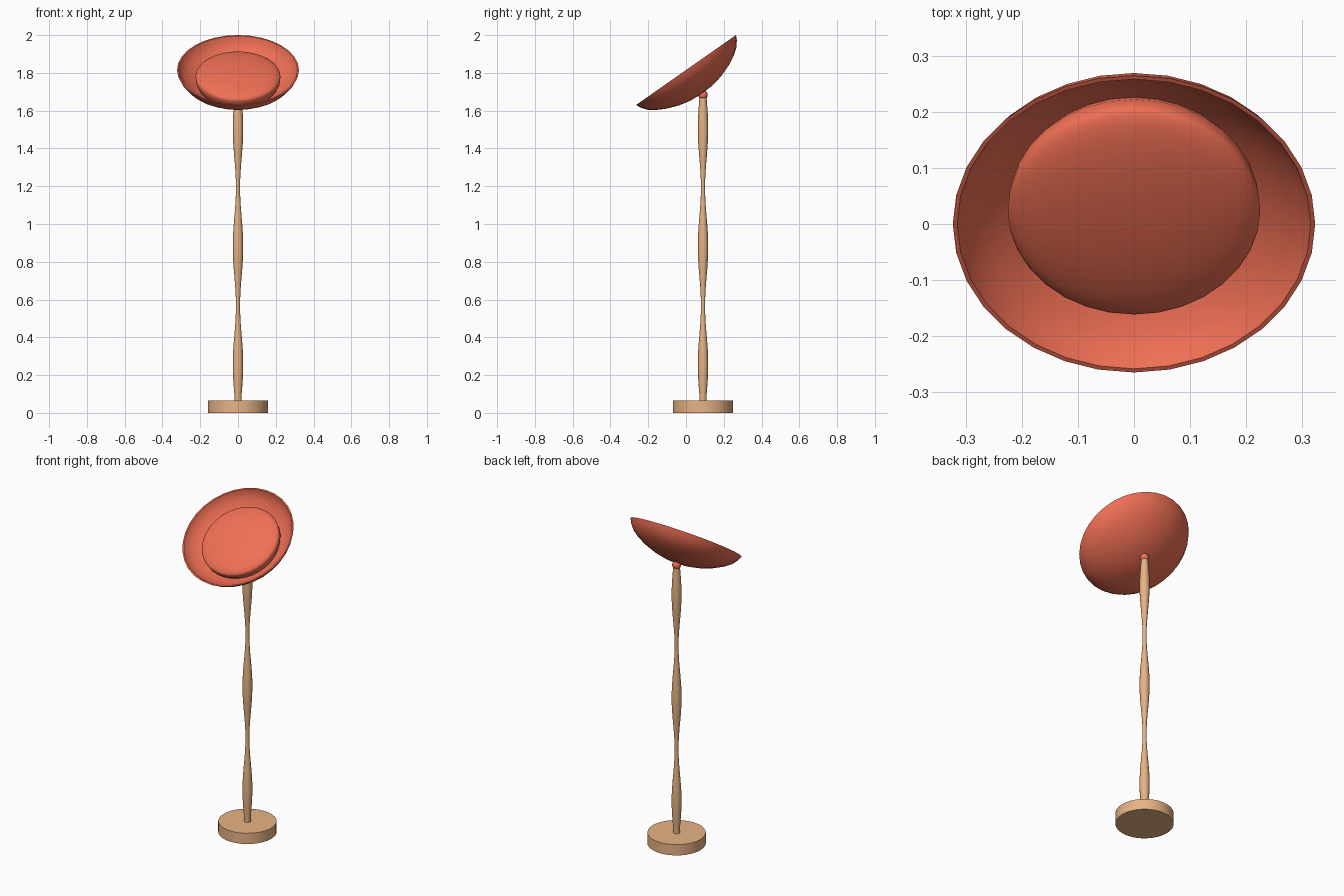
import bpy, bmesh, math
from mathutils import Matrix

if "Cube" in bpy.data.objects:
    bpy.data.objects.remove(bpy.data.objects["Cube"])

TILT = Matrix.Translation((0, 0, 1.815)) @ Matrix.Rotation(math.radians(35), 4, 'X')
POLE = Matrix.Translation((0, 0.09, 0))


def material(name, colour):
    m = bpy.data.materials.new(name)
    m.diffuse_color = (*colour, 1)
    m.use_nodes = True
    m.node_tree.nodes["Principled BSDF"].inputs["Base Color"].default_value = m.diffuse_color
    return m


def lathe(name, profile, segments, mat, matrix, angle=40):
    """Spin an (radius, height) profile around z, then place it."""
    bm = bmesh.new()
    verts = [bm.verts.new((r, 0, z)) for r, z in profile]
    edges = [bm.edges.new(pair) for pair in zip(verts, verts[1:])]
    bmesh.ops.spin(bm, geom=verts + edges, axis=(0, 0, 1), cent=(0, 0, 0),
                   angle=math.tau, steps=segments)
    bmesh.ops.remove_doubles(bm, verts=bm.verts, dist=1e-4)
    bmesh.ops.recalc_face_normals(bm, faces=bm.faces)
    mesh = bpy.data.meshes.new(name)
    bm.to_mesh(mesh)
    bm.free()
    obj = bpy.data.objects.new(name, mesh)
    bpy.context.collection.objects.link(obj)
    obj.matrix_world = matrix
    mesh.materials.append(mat)
    bpy.ops.object.select_all(action='DESELECT')
    obj.select_set(True)
    bpy.context.view_layer.objects.active = obj
    bpy.ops.object.shade_smooth_by_angle(angle=math.radians(angle))
    return obj


wood = material("wood", (0.80, 0.45, 0.23))
coral = material("coral", (0.87, 0.16, 0.09))

# Round foot
lathe("base", [(0, 0), (0.16, 0), (0.16, 0.065), (0, 0.065)], 32, wood, POLE)

# Pole with three swellings and two waists
pole = [(0, 0.06), (0.019, 0.06)]
for i in range(1, 36):
    z = 0.06 + i * 1.61 / 36
    pole.append((0.0193 + 0.0085 * math.cos(math.tau * (z - 0.255) / 0.625), z))
pole += [(0.019, 1.67), (0, 1.67)]
lathe("pole", pole, 16, wood, POLE)

# Ball joint between pole and shade
ball = [(0.025 * math.sin(math.pi * i / 10), 1.683 - 0.025 * math.cos(math.pi * i / 10))
        for i in range(11)]
lathe("ball_joint", ball, 16, coral, POLE)

# Thin tilted dish
lathe("shade", [(0, -0.15), (0.07, -0.147), (0.135, -0.133), (0.20, -0.109),
                (0.25, -0.083), (0.288, -0.055), (0.311, -0.025), (0.323, 0),
                (0.315, 0), (0.303, -0.025), (0.28, -0.049), (0.245, -0.074),
                (0.20, -0.098), (0.135, -0.122), (0.07, -0.136), (0, -0.139)],
      32, coral, TILT)

# Shallow dome inside the dish, its skirt reaching the dish floor
dome = [(0.21, -0.095), (0.222, -0.07)]
dome += [(0.225 * math.cos(a), -0.043 + 0.043 * math.sin(a))
         for a in (math.pi / 2 * i / 10 for i in range(11))]
lathe("inner_dome", dome, 32, coral, TILT)
